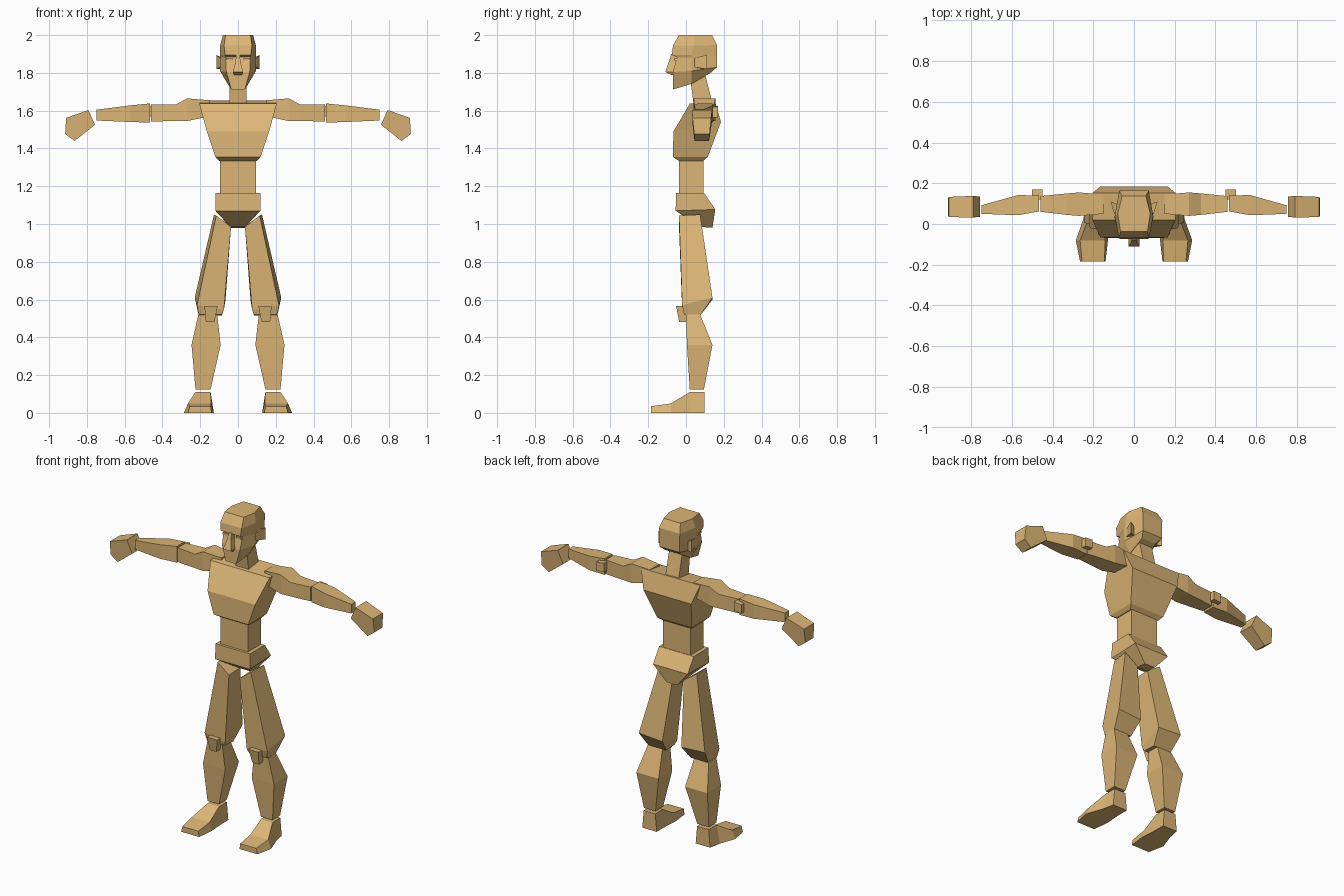
import bpy, bmesh

wood = bpy.data.materials.new("tan_wood")
wood.diffuse_color = (0.72, 0.465, 0.18, 1)


def loft(name, rings, mirror=False):
    """Skin matching closed rings into a capped, flat-faced solid."""
    bm = bmesh.new()
    vs = [[bm.verts.new(p) for p in r] for r in rings]
    n = len(rings[0])
    for a, b in zip(vs, vs[1:]):
        for i in range(n):
            j = (i + 1) % n
            bm.faces.new((a[i], a[j], b[j], b[i]))
    bm.faces.new(vs[0][::-1])
    bm.faces.new(vs[-1])
    bmesh.ops.recalc_face_normals(bm, faces=bm.faces)
    me = bpy.data.meshes.new(name)
    bm.to_mesh(me)
    bm.free()
    me.materials.append(wood)
    ob = bpy.data.objects.new(name, me)
    bpy.context.collection.objects.link(ob)
    if mirror:
        m = ob.modifiers.new("mirror", 'MIRROR')
        m.use_mirror_merge = False
    return ob


def level(x0, x1, y0, y1, zf, zb=None):
    """Four-point ring, heights given at front and back."""
    zb = zf if zb is None else zb
    return [(x0, y0, zf), (x1, y0, zf), (x1, y1, zb), (x0, y1, zb)]


def across(x, y0, y1, z0, z1):
    """Four-point ring across an arm."""
    return [(x, y0, z0), (x, y1, z0), (x, y1, z1), (x, y0, z1)]


def along(y, x0, x1, t0, t1, zt):
    """Four-point ring across a foot: sole width, then top width."""
    return [(x0, y, 0), (x1, y, 0), (t1, y, zt), (t0, y, zt)]


def skull(front, mid, back):
    """Six-point ring; each argument is half width, y, z."""
    right = [front, mid, back]
    return right + [(-x, y, z) for x, y, z in right[::-1]]


# Head with recessed eye line under the brow
loft("head", [
    skull((.036, -.070, 1.712), (.055, .030, 1.742), (.050, .130, 1.800)),
    skull((.062, -.070, 1.805), (.095, .030, 1.810), (.070, .164, 1.830)),
    skull((.066, -.048, 1.883), (.095, .030, 1.880), (.070, .164, 1.880)),
    skull((.068, -.074, 1.895), (.095, .030, 1.895), (.070, .164, 1.895)),
    skull((.074, -.069, 1.945), (.095, .040, 1.945), (.072, .164, 1.947)),
    skull((.066, -.037, 2.000), (.080, .050, 2.000), (.058, .138, 2.000)),
])
loft("nose", [level(-.010, .010, -.078, -.04, 1.90),
              level(-.013, .013, -.090, -.04, 1.86),
              level(-.027, .027, -.110, -.05, 1.805),
              level(-.020, .020, -.080, -.05, 1.79)])
loft("eyelids", [level(.028, .064, -.060, -.03, 1.866),
                 level(.028, .064, -.060, -.03, 1.880)], True)
loft("ears", [[(.085, .04, 1.83), (.085, .10, 1.82), (.085, .10, 1.88), (.085, .04, 1.88)],
              [(.097, .05, 1.83), (.115, .11, 1.82), (.115, .11, 1.895), (.097, .05, 1.88)]], True)
loft("neck", [level(-.046, .046, .045, .15, 1.60),
              level(-.045, .045, .025, .10, 1.75, 1.80)])

# Trunk
loft("chest", [level(-.10, .10, -.035, .09, 1.333),
               level(-.12, .12, -.07, .115, 1.355),
               level(-.165, .165, -.066, .185, 1.49, 1.54),
               level(-.205, .205, .02, .152, 1.637, 1.655)])
loft("waist", [level(-.095, .095, -.036, .092, 1.15),
               level(-.095, .095, -.036, .092, 1.34)])
loft("pelvis", [level(-.036, .036, .075, .14, .985, .98),
                level(-.12, .12, -.055, .155, 1.07, 1.077),
                level(-.12, .12, -.052, .095, 1.165)])

# Arms
loft("upper_arms", [across(.15, .05, .145, 1.57, 1.655),
                    across(.27, .04, .155, 1.545, 1.665),
                    across(.33, .045, .15, 1.545, 1.632),
                    across(.46, .06, .137, 1.543, 1.632)], True)
loft("forearms", [across(.467, .062, .14, 1.537, 1.638),
                  across(.57, .043, .142, 1.54, 1.628),
                  across(.75, .05, .092, 1.548, 1.605)], True)
loft("elbows", [across(.45, .12, .17, 1.57, 1.625),
                across(.502, .12, .17, 1.565, 1.62)], True)
hand = [(.757, 1.525, .035, .135), (.792, 1.603, .032, .138),
        (.910, 1.562, .034, .133), (.915, 1.476, .044, .125), (.865, 1.44, .045, .122)]
loft("hands", [[(x, y0, z) for x, z, y0, y1 in hand],
               [(x, y1, z) for x, z, y0, y1 in hand]], True)

# Legs
loft("thighs", [
    [(.085, -.01, .52), (.208, -.01, .52), (.208, .075, .515), (.085, .075, .515)],
    [(.075, -.02, .545), (.217, -.02, .57), (.229, .14, .61), (.066, .14, .60)],
    [(.037, -.037, .985), (.115, -.037, 1.045), (.127, .075, 1.05), (.037, .075, .99)],
], True)
loft("kneecaps", [level(.125, .170, -.036, .01, .48),
                  level(.108, .178, -.052, .00, .565)], True)
loft("shins", [level(.145, .225, .02, .095, .125),
               level(.092, .246, .005, .14, .36),
               level(.11, .21, .00, .075, .52)], True)
loft("feet", [along(.097, .135, .235, .145, .225, .11),
              along(.02, .135, .250, .145, .225, .11),
              along(-.08, .128, .286, .142, .265, .05),
              along(-.185, .140, .265, .145, .255, .035)], True)
